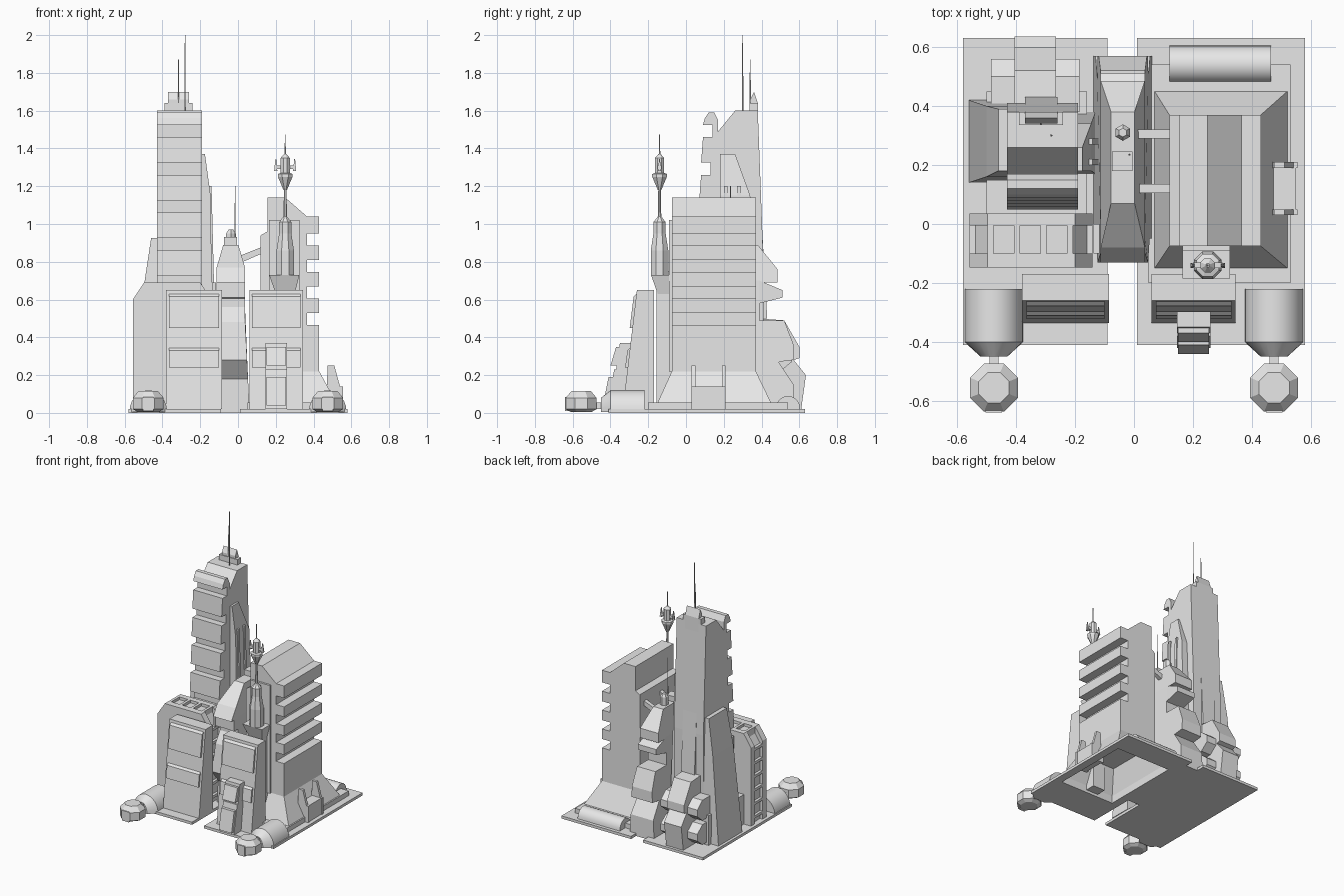
import bpy, bmesh, math

if "Cube" in bpy.data.objects:
    bpy.data.objects.remove(bpy.data.objects["Cube"], do_unlink=True)

shade = .8
grey = bpy.data.materials.new("light_grey")
grey.use_nodes = True
grey.diffuse_color = (shade, shade, shade, 1)
grey.node_tree.nodes["Principled BSDF"].inputs["Base Color"].default_value = grey.diffuse_color


def skin(name, loops, smooth=False, open_bottom=False):
    """Skin a list of equal-length vertex loops and cap the ends."""
    bm = bmesh.new()
    rows = [[bm.verts.new(point) for point in loop] for loop in loops]
    count = len(rows[0])
    for low, high in zip(rows, rows[1:]):
        for i in range(count):
            following = (i + 1) % count
            bm.faces.new((low[i], low[following], high[following], high[i]))
    if not open_bottom:
        bm.faces.new(reversed(rows[0]))
    bm.faces.new(rows[-1])
    bmesh.ops.recalc_face_normals(bm, faces=bm.faces)
    mesh = bpy.data.meshes.new(name)
    bm.to_mesh(mesh)
    bm.free()
    mesh.materials.append(grey)
    part = bpy.data.objects.new(name, mesh)
    bpy.context.collection.objects.link(part)
    if smooth:
        bpy.ops.object.select_all(action='DESELECT')
        part.select_set(True)
        bpy.context.view_layer.objects.active = part
        bpy.ops.object.shade_smooth_by_angle(angle=math.radians(35))
    return part


def loft(name, *sections, open_bottom=False):
    """Stack rectangles given as (left, right, front, back, height)."""
    loops = [[(left, front, z), (right, front, z), (right, back, z), (left, back, z)]
             for left, right, front, back, z in sections]
    return skin(name, loops, open_bottom=open_bottom)


def box(name, left, right, front, back, bottom, top):
    return loft(name, (left, right, front, back, bottom), (left, right, front, back, top))


def prism_x(name, profile, left, right, smooth=False):
    """Extrude a (y, z) profile along x."""
    return skin(name, [[(x, y, z) for y, z in profile] for x in (left, right)], smooth)


def prism_y(name, profile, front, back):
    """Extrude an (x, z) profile along y."""
    return skin(name, [[(x, y, z) for x, z in profile] for y in (front, back)])


def lathe(name, x, y, steps, sides=8):
    """Turn (radius, height) steps about a vertical axis."""
    turn = [math.tau * (i + .5) / sides for i in range(sides)]
    return skin(name, [[(x + radius * math.cos(a), y + radius * math.sin(a), z) for a in turn]
                       for radius, z in steps])


def antenna(name, x, y, bottom, top):
    lathe(name, x, y, [(.004, bottom), (.002, top)], sides=6)


def frame(name, outer, inner, bottom, top):
    """Four bars filling the space between two (left, right, front, back) rectangles."""
    left, right, front, back = outer
    inner_left, inner_right, inner_front, inner_back = inner
    box(name + "_left", left, inner_left, front, back, bottom, top)
    box(name + "_right", inner_right, right, front, back, bottom, top)
    box(name + "_front", inner_left, inner_right, front, inner_front, bottom, top)
    box(name + "_back", inner_left, inner_right, inner_back, back, bottom, top)


# Ground plates: solid on the left, open under the right block
ground = .02
curb = .055
block_foot = (.07, .52, -.15, .45)
box("left_plate", -.58, -.09, -.41, .63, 0, ground)
frame("right_plate", (.01, .58, -.41, .63), block_foot, 0, ground)
frame("right_curb", (.05, .53, -.2, .54), block_foot, ground, curb)

# Wide block with four grooves on its outer side
block_left, block_right, block_front, block_back = block = (.12, .43, -.075, .37)
flare = .22
loft("block_foot", (*block_foot, ground), (*block_foot, curb), (*block, flare), open_bottom=True)
ledge, eave, groove = .155, 1.04, .065
groove_x = block_right - groove
outline = [(block_left, flare), (block_left, .94), (ledge, .96), (ledge, 1.14),
           (.25, 1.14), (groove_x, eave), (block_right, eave)]
for i in range(4):
    top = .95 - .14 * i
    bottom = top - groove
    outline += [(block_right, top), (groove_x, top), (groove_x, bottom), (block_right, bottom)]
outline.append((block_right, flare))
prism_y("block_body", outline, block_front, block_back)

# Docking bracket on the outer foot of the block
box("bracket_body", .46, .55, .04, .2, ground, .14)
for y in (.03, .19):
    box("bracket_foot", .45, .555, y, y + ground, ground, .14)
    loft("bracket_prong", (.47, .54, y, y + ground, .14), (.475, .51, y, y + ground, .25))

# Barrel roof hut behind the block
arc = [math.pi * i / 12 for i in range(13)]
prism_x("rear_hut", [(.54 + .065 * math.cos(a), ground + .07 * math.sin(a)) for a in arc],
        block_left, .465, smooth=True)

# Tall tower: grooved front, sloped core, rear spine
tower_left, tower_right, tower_back, tower_roof = -.43, -.19, .38, 1.6
tower_seam = .17
grooved = [(tower_seam, ground), (.05, ground)]
for i in range(5):
    bottom = .66 + .2 * i
    top = bottom + groove
    face = .05 + .01 * i
    grooved += [(face, bottom), (face + .05, bottom), (face + .05, top), (face, top)]
grooved += [(.1, 1.56), (.12, 1.59), (.15, 1.59), (tower_seam, 1.55)]
prism_x("tower_front", grooved, tower_left, tower_right)
prism_x("tower_core", [(tower_seam, ground), (tower_seam, 1.49), (.26, tower_roof),
                       (tower_back, tower_roof), (.41, .8), (.41, ground)], tower_left, tower_right)
prism_x("tower_spine", [(.35, .5), (.34, 1.66), (.36, 1.7), (tower_back, 1.64), (.39, 1.2),
                        (.43, .5)], -.37, -.26)
box("tower_crown", -.39, -.24, .335, tower_back, tower_roof, 1.64)
antenna("tall_antenna", -.28, .3, tower_roof, 2)
antenna("short_antenna", -.315, .34, tower_roof, 1.87)

# Fin with two rails on the inner side of the tower
loft("tower_fin", (-.2, -.13, .17, tower_back, ground), (-.2, -.145, .18, .34, 1.15),
     (-.2, -.175, .18, .26, 1.37))
for y in (.2, .27):
    loft("fin_rail", (-.2, -.12, y, y + .02, .4), (-.2, -.14, y, y + .02, 1.2))

# Leaning buttress on the outer side of the tower, and the podium below
loft("tower_buttress", (-.56, tower_left, .14, .42, ground), (-.5, tower_left, .16, .4, .66),
     (-.46, tower_left, .18, .39, .925))
box("tower_podium", -.5, -.16, .03, .45, ground, .24)


# Arched window building
def arch(name, inset, front, back):
    left, right, top, chamfer = inset - .557, -.14 - inset, .69 - inset, .06
    shoulder = top - 1.5 * chamfer
    prism_y(name, [(left, ground), (left, shoulder), (left + chamfer, top),
                   (right - chamfer, top), (right, shoulder), (right, ground)], front, back)


arch("arch_core", .02, -.12, .01)
arch("arch_front_rim", 0, -.147, -.1)
arch("arch_back_rim", 0, -.005, .035)
for i in range(5):
    x = -.497 + .09 * i
    box("arch_roof_rib", x, x + ground, -.1, 0, .6, .69)
for i in range(6):
    z = .06 + .1 * i
    box("arch_side_rib", -.557, -.14, -.1, 0, z, z + ground)

# Leaning front pylons with raised panels
pylon_top, pylon_back = .65, -.17


def lean(z):
    return -.335 + .075 * z / pylon_top


def pylon(side, left, right):
    prism_x(side + "_pylon", [(pylon_back, ground), (pylon_back, pylon_top),
                              (lean(pylon_top), pylon_top), (lean(0), ground)], left, right)
    rim = .015
    for low, high in ((.45, .63), (.24, .345)):
        prism_x(side + "_pylon_panel", [(lean(low), low), (lean(high), high),
                                        (lean(high) - rim, high - rim), (lean(low) - rim, low)],
                left + rim, right - rim)


pylon("left", -.38, -.085)
pylon("right", .06, .345)

# Tiered porch at the foot of the right pylon
porch_left, porch_right = .145, .26
for name, bottom, top, front in (("porch_base", ground, .13, -.42), ("porch_middle", .13, .23, -.4),
                                 ("porch_top", .23, .37, -.37)):
    loft(name, (porch_left, porch_right, front, -.28, bottom),
         (porch_left, porch_right, front + ground, -.28, top))
for name, bottom, top, front in (("porch_step", .04, .19, -.44), ("porch_hood", .25, .35, -.4)):
    loft(name, (.15, .255, front, -.35, bottom), (.15, .255, front + .03, -.35, top))

# Slim spire on a corbel, backed by a panel on the block
spire_x, spire_y, corbel_top = .25, -.14, .73
spire_left, spire_right = .165, .325
box("block_front_panel", spire_left, spire_right, -.09, block_front, flare, 1.02)
box("spire_shaft", .2, .3, -.155, block_front, ground, pylon_top)
loft("spire_corbel", (.2, .3, -.15, block_front, .63),
     (spire_left, spire_right, -.185, block_front, corbel_top))
lathe("spire_body", spire_x, spire_y, [(.05, corbel_top), (.05, .86), (.035, .95), (.035, 1.01),
                                       (.01, 1.04), (.007, 1.2)])
lathe("spire_head", spire_x, spire_y, [(.01, 1.18), (.042, 1.25), (.042, 1.265), (.026, 1.27),
                                       (.026, 1.35), (.007, 1.37)])
antenna("spire_antenna", spire_x, spire_y, 1.37, 1.475)
box("spire_crossbar", .2, .3, -.15, -.13, 1.29, 1.31)
for x in (.2, .3):
    lathe("spire_claw", x, spire_y, [(.012, 1.28), (.003, 1.345)], sides=4)

# Narrow middle tower: body, two rear overhangs and a wedge-shaped head
middle_x = -.038


def middle(name, profile):
    """Extrude a (y, z) profile, narrowing it step by step toward the roof."""
    part = prism_x(name, profile, -1, 1)
    for vertex in part.data.vertices:
        z = vertex.co.z
        half = .04 if z > .85 else .075 if z > .5 else .1 - .05 * z
        vertex.co.x = middle_x + half * vertex.co.x


hood_back, hood_seat = .57, .39
middle("middle_body", [(-.05, 0), (-.05, .18), (-.13, .28), (-.1, .48), (-.05, .56), (-.05, .7),
                       (hood_seat, .7), (hood_seat, .49), (.52, .49), (hood_back, .36),
                       (hood_back, .28), (.49, .27), (hood_back, .15), (hood_back, 0)])
middle("middle_rear_hood", [(.35, .58), (hood_seat, .58), (.51, .61), (.51, .65), (hood_seat, .7),
                            (.35, .7)])
middle("middle_front_hood", [(0, .6), (-.1, .61), (-.1, .69), (0, .69)])
middle("middle_head", [(-.13, .69), (-.08, .77), (.07, .89), (.38, .89), (.485, .76), (.485, .69)])
roof = .88
lathe("roof_tank", middle_x, .31, [(.028, roof), (.028, .95), (.015, .97)], sides=6)
box("roof_cabin", -.075, -.005, .18, .245, roof, .93)
antenna("roof_antenna", -.015, .235, roof, 1.2)

# Sloping bridges between the middle tower and the block
for y in (.105, .29):
    prism_y("bridge", [(-.02, .78), (.13, .845), (.13, .88), (-.02, .82)], y, y + .03)

# Rear annex with stacked side bays
annex_front = .38
prism_x("rear_annex", [(annex_front, ground), (.61, ground), (.635, .2), (.57, .28), (.6, .29),
                       (.6, .35), (.52, .49), (annex_front, .5)], -.405, -.265)
for z in (.04, .22):
    prism_x("rear_bay", [(annex_front, z), (.5, z), (.56, z + .05), (.56, z + .1),
                         (.5, z + .15), (annex_front, z + .15)], -.485, -.185)

# Front gates: barrel hall, neck tube and eight-sided pod
for side in (-1, 1):
    x = .475 * side
    hall = [[(x + radius * math.cos(a), y, .005 + height * math.sin(a)) for a in arc]
            for radius, height, y in ((.1, .115, -.22), (.1, .115, -.4), (.045, .075, -.45))]
    skin("gate_hall", hall, smooth=True)
    box("gate_neck", x - .015, x + .015, -.49, -.44, ground, curb)
    lathe("gate_pod", x, -.555, [(.06, .005), (.088, .02), (.088, .08), (.056, .115)])
    box("gate_door", x - .028, x + .028, -.64, -.6, .01, .085)
